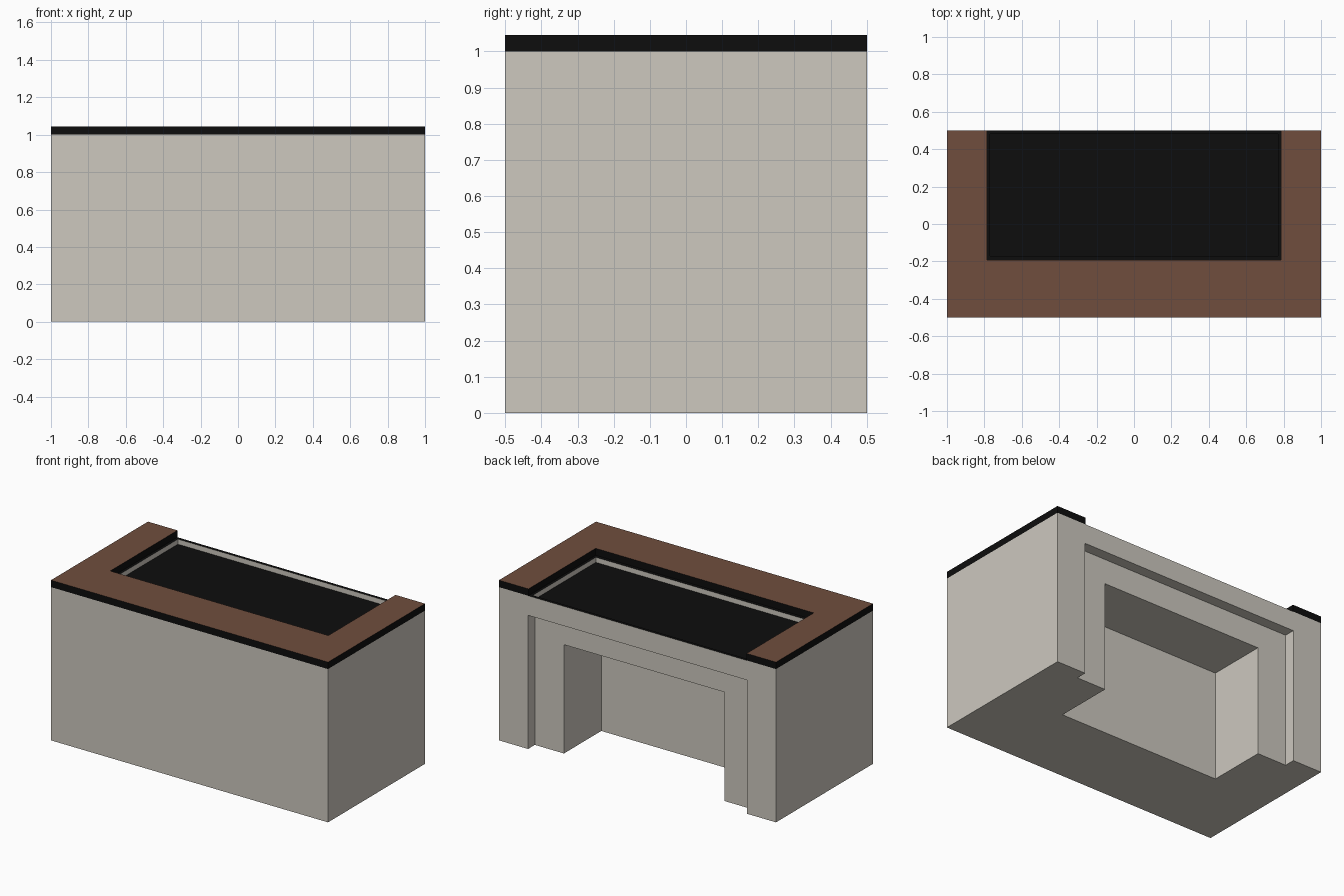
import bpy, bmesh

if "Cube" in bpy.data.objects:
    bpy.data.objects.remove(bpy.data.objects["Cube"])


def material(name, rgb):
    m = bpy.data.materials.new(name)
    m.diffuse_color = (*rgb, 1)
    m.use_nodes = True
    m.node_tree.nodes["Principled BSDF"].inputs["Base Color"].default_value = m.diffuse_color
    return m


stone = material("pale_stone", (0.61, 0.58, 0.52))
black = material("black", (0.004, 0.004, 0.004))
brown = material("brown_leather", (0.162, 0.076, 0.048))


def prism(name, outline, z0, z1, mats, top=0, bottom=0):
    """Extrude an xy outline from z0 to z1; top / bottom are material slots."""
    bm = bmesh.new()
    base = bm.faces.new([bm.verts.new((x, y, z0)) for x, y in outline])
    ext = bmesh.ops.extrude_face_region(bm, geom=[base], use_keep_orig=True)
    for v in ext["geom"]:
        if isinstance(v, bmesh.types.BMVert):
            v.co.z = z1
    bmesh.ops.recalc_face_normals(bm, faces=bm.faces[:])
    for f in bm.faces:
        f.material_index = top if f.normal.z > 0.5 else bottom if f.normal.z < -0.5 else 0
    mesh = bpy.data.meshes.new(name)
    bm.to_mesh(mesh)
    bm.free()
    for m in mats:
        mesh.materials.append(m)
    ob = bpy.data.objects.new(name, mesh)
    bpy.context.collection.objects.link(ob)
    return ob


def rect(w, y0, y1):
    return [(-w, y0), (w, y0), (w, y1), (-w, y1)]


def cut(target, cutter):
    mod = target.modifiers.new(cutter.name, 'BOOLEAN')
    mod.operation, mod.solver, mod.object = 'DIFFERENCE', 'EXACT', cutter
    cutter.hide_render = True
    cutter.hide_set(True)


# Desk body with a black upper surface
two = [stone, black]
body = prism("desk_body", rect(1, -0.5, 0.5), 0, 1, two, top=1)

# Stepped knee space at the back, and shallow tray in the top with a black floor
cut(body, prism("knee_step_cutter", rect(0.79, 0.43, 0.7), -0.2, 0.872, two))
cut(body, prism("knee_space_cutter", rect(0.58, 0.045, 0.7), -0.2, 0.71, two))
cut(body, prism("tray_cutter", rect(0.77, -0.17, 0.48), 0.967, 1.2, two, bottom=1))

# U-shaped raised worktop: black edges, brown upper face
u_shape = [(-1, -0.5), (1, -0.5), (1, 0.5), (0.787, 0.5),
           (0.787, -0.193), (-0.787, -0.193), (-0.787, 0.5), (-1, 0.5)]
prism("raised_worktop", u_shape, 1, 1.045, [black, brown], top=1)
